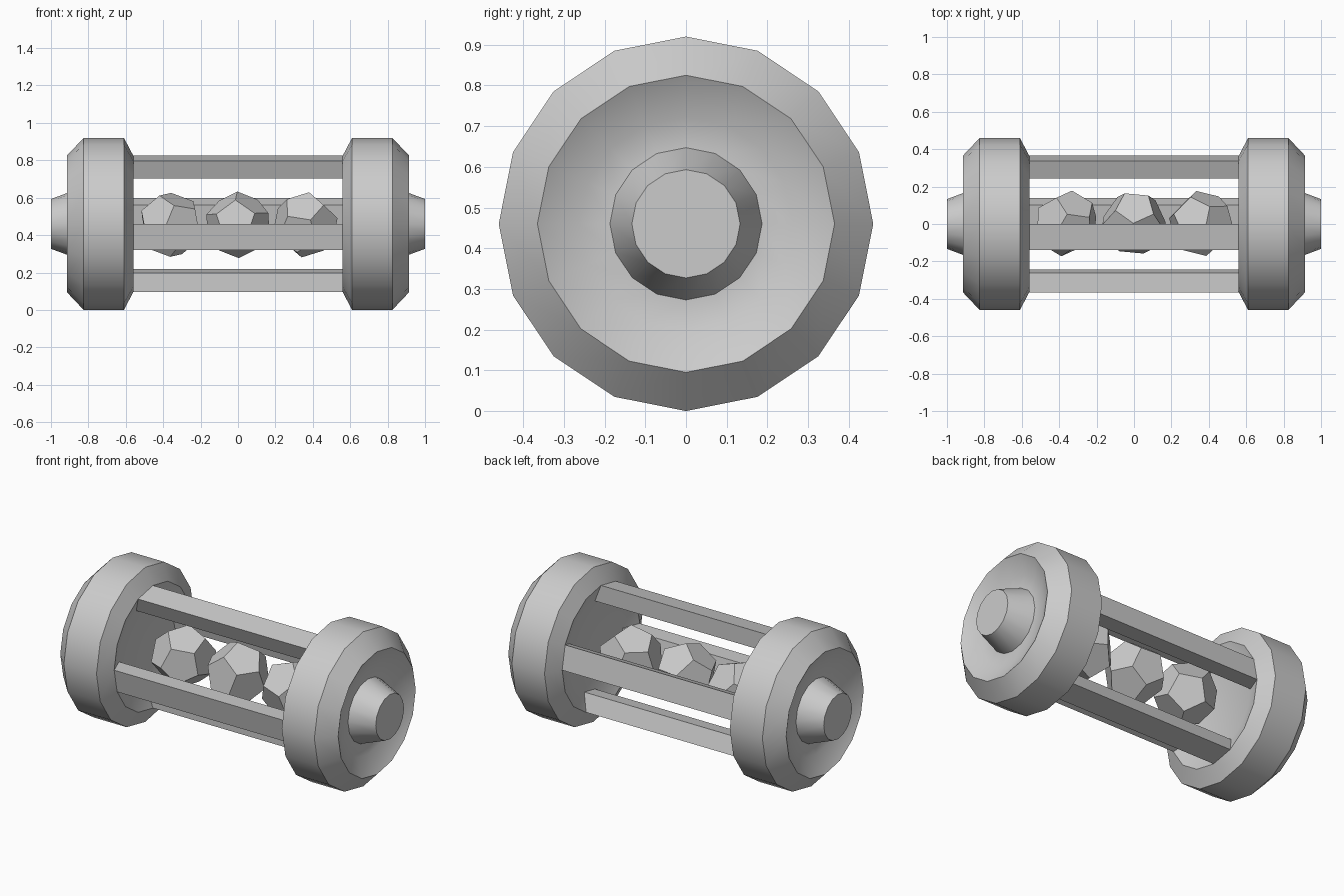
import bpy, bmesh, math
from mathutils import Euler, Matrix, Vector

if "Cube" in bpy.data.objects:
    bpy.data.objects.remove(bpy.data.objects["Cube"])

CZ = 0.46      # axle height
N = 16         # sides of the wheels


def finish(bm, name, smooth=None):
    bmesh.ops.recalc_face_normals(bm, faces=bm.faces[:])
    me = bpy.data.meshes.new(name)
    bm.to_mesh(me)
    bm.free()
    ob = bpy.data.objects.new(name, me)
    bpy.context.collection.objects.link(ob)
    if smooth:
        bpy.ops.object.select_all(action='DESELECT')
        ob.select_set(True)
        bpy.context.view_layer.objects.active = ob
        bpy.ops.object.shade_smooth_by_angle(angle=math.radians(smooth))
    return ob


def ring_point(x, r, step):
    a = step * 2 * math.pi / N
    return Vector((x, -r * math.sin(a), CZ + r * math.cos(a)))


# Wheel profile (x, radius): inner dish, tread, outer dish, hub
PROFILE = [(0.60, 0.262), (0.56, 0.365), (0.61, 0.46), (0.825, 0.46),
           (0.915, 0.365), (0.855, 0.262), (0.855, 0.187), (1.0, 0.133)]


def wheel(name, side):
    bm = bmesh.new()
    rings = [[bm.verts.new(ring_point(side * x, r, i)) for i in range(N)]
             for x, r in PROFILE]
    for a, b in zip(rings, rings[1:]):
        for i in range(N):
            j = (i + 1) % N
            bm.faces.new((a[i], a[j], b[j], b[i]))
    bm.faces.new(rings[0])
    bm.faces.new(rings[-1])
    return finish(bm, name, 32)


def bar(name, step):
    # one segment of the dish ring, bridged from wheel to wheel
    bm = bmesh.new()
    ends = []
    for s in (-1, 1):
        ends.append([bm.verts.new(ring_point(s * x, r, k)) for x, r, k in
                     ((0.56, 0.365, step), (0.56, 0.365, step + 1),
                      (0.60, 0.262, step + 1), (0.60, 0.262, step))])
    for i in range(4):
        j = (i + 1) % 4
        bm.faces.new((ends[0][i], ends[0][j], ends[1][j], ends[1][i]))
    return finish(bm, name)


def bead(name, x, rot, r=0.178):
    # dodecahedron made as the dual of an icosahedron
    ico = bmesh.new()
    bmesh.ops.create_icosphere(ico, subdivisions=1, radius=1)
    m = Matrix.Translation((x, 0.003, 0.455)) @ Euler([math.radians(a) for a in rot]).to_matrix().to_4x4()
    bm = bmesh.new()
    for f in ico.faces:
        bm.verts.new(m @ (f.calc_center_median().normalized() * r))
    ico.free()
    bmesh.ops.convex_hull(bm, input=bm.verts[:])
    bmesh.ops.dissolve_limit(bm, angle_limit=0.1, verts=bm.verts[:], edges=bm.edges[:])
    return finish(bm, name)


wheel("left_wheel", -1)
wheel("right_wheel", 1)

for n, step in (("top", 0), ("front", 4), ("bottom", 8), ("back", 12)):
    bar(n + "_bar", step)

bead("left_bead", -0.36, (20, 15, 10))
bead("middle_bead", 0.0, (35, 10, 40))
bead("right_bead", 0.36, (15, 40, 25))
